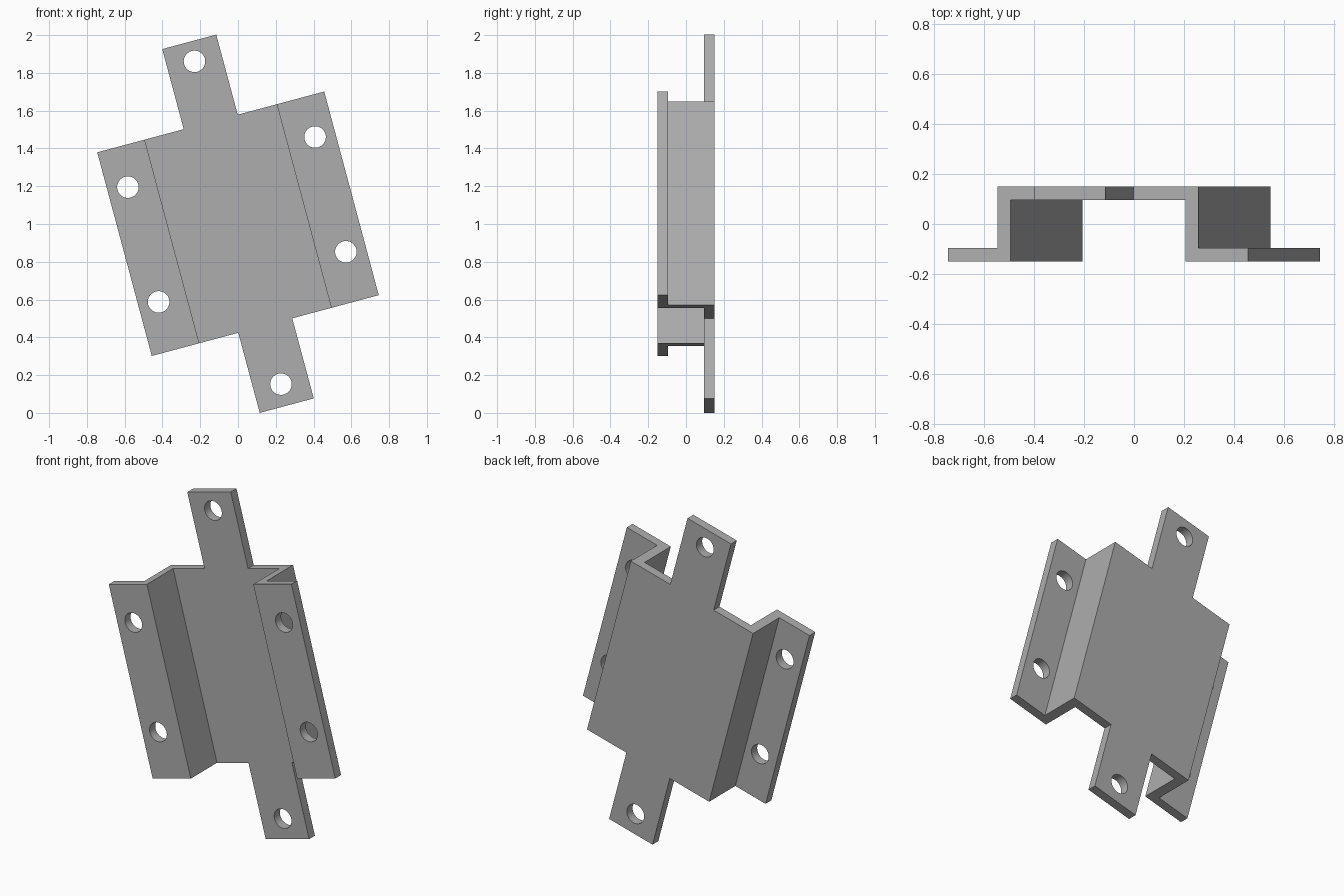
import bpy, bmesh
from math import radians
from mathutils import Matrix

if "Cube" in bpy.data.objects:
    bpy.data.objects.remove(bpy.data.objects["Cube"])

# Single grey sheet-metal colour
GREY = (0.42, 0.42, 0.42, 1)
metal = bpy.data.materials.new("grey metal")
metal.use_nodes = True
metal.diffuse_color = GREY
metal.node_tree.nodes["Principled BSDF"].inputs["Base Color"].default_value = GREY

HALF_LEN, HALF_WIDTH = 0.558, 0.622     # folded body
INNER, DEPTH, T = 0.362, 0.15, 0.054    # channel half width, half depth, sheet thickness
TAB_W, TAB_END = 0.148, 0.997           # end tabs


def add_object(name, bm):
    bmesh.ops.recalc_face_normals(bm, faces=bm.faces)
    mesh = bpy.data.meshes.new(name)
    bm.to_mesh(mesh)
    bm.free()
    mesh.materials.append(metal)
    obj = bpy.data.objects.new(name, mesh)
    bpy.context.collection.objects.link(obj)
    return obj


def combine(obj, helper, operation):
    helper.hide_render = True
    mod = obj.modifiers.new(operation.title(), "BOOLEAN")
    mod.operation, mod.object, mod.solver = operation, helper, "EXACT"
    bpy.context.view_layer.objects.active = obj
    bpy.ops.object.modifier_apply(modifier=mod.name)
    bpy.data.objects.remove(helper)


# Folded hat section, mirrored from its right half and extruded upward
half = [(INNER, DEPTH - T), (INNER, -DEPTH), (HALF_WIDTH, -DEPTH),
        (HALF_WIDTH, T - DEPTH), (INNER + T, T - DEPTH), (INNER + T, DEPTH)]
profile = half + [(-x, y) for x, y in reversed(half)]
bm = bmesh.new()
face = bm.faces.new([bm.verts.new((x, y, -HALF_LEN)) for x, y in profile])
top = bmesh.ops.extrude_face_region(bm, geom=[face])["geom"]
bmesh.ops.translate(bm, vec=(0, 0, 2 * HALF_LEN),
                    verts=[v for v in top if isinstance(v, bmesh.types.BMVert)])
bracket = add_object("mounting_bracket", bm)

# Strap through the back plate that forms both end tabs
bm = bmesh.new()
bmesh.ops.create_cube(bm, size=1, matrix=Matrix.Translation((0, DEPTH - T / 2, 0))
                      @ Matrix.Diagonal((2 * TAB_W, T, 2 * TAB_END, 1)))
combine(bracket, add_object("end_tabs", bm), "UNION")

# Screw holes in the tabs and flanges
holes = [(0, 0.89), (0, -0.879)] + [(s * 0.513, z) for s in (-1, 1) for z in (0.338, -0.291)]
bm = bmesh.new()
for x, z in holes:
    bmesh.ops.create_cone(bm, cap_ends=True, segments=40, radius1=0.057, radius2=0.057, depth=1,
                          matrix=Matrix.Translation((x, 0, z)) @ Matrix.Rotation(radians(90), 4, "X"))
combine(bracket, add_object("hole_cutters", bm), "DIFFERENCE")

# Tilt the finished bracket and stand it on the ground
mesh = bracket.data
mesh.transform(Matrix.Rotation(radians(-15), 4, "Y"))
mesh.transform(Matrix.Translation((0, 0, -min(v.co.z for v in mesh.vertices))))
bracket.select_set(True)
bpy.context.view_layer.objects.active = bracket
bpy.ops.object.shade_smooth_by_angle(angle=radians(30))
